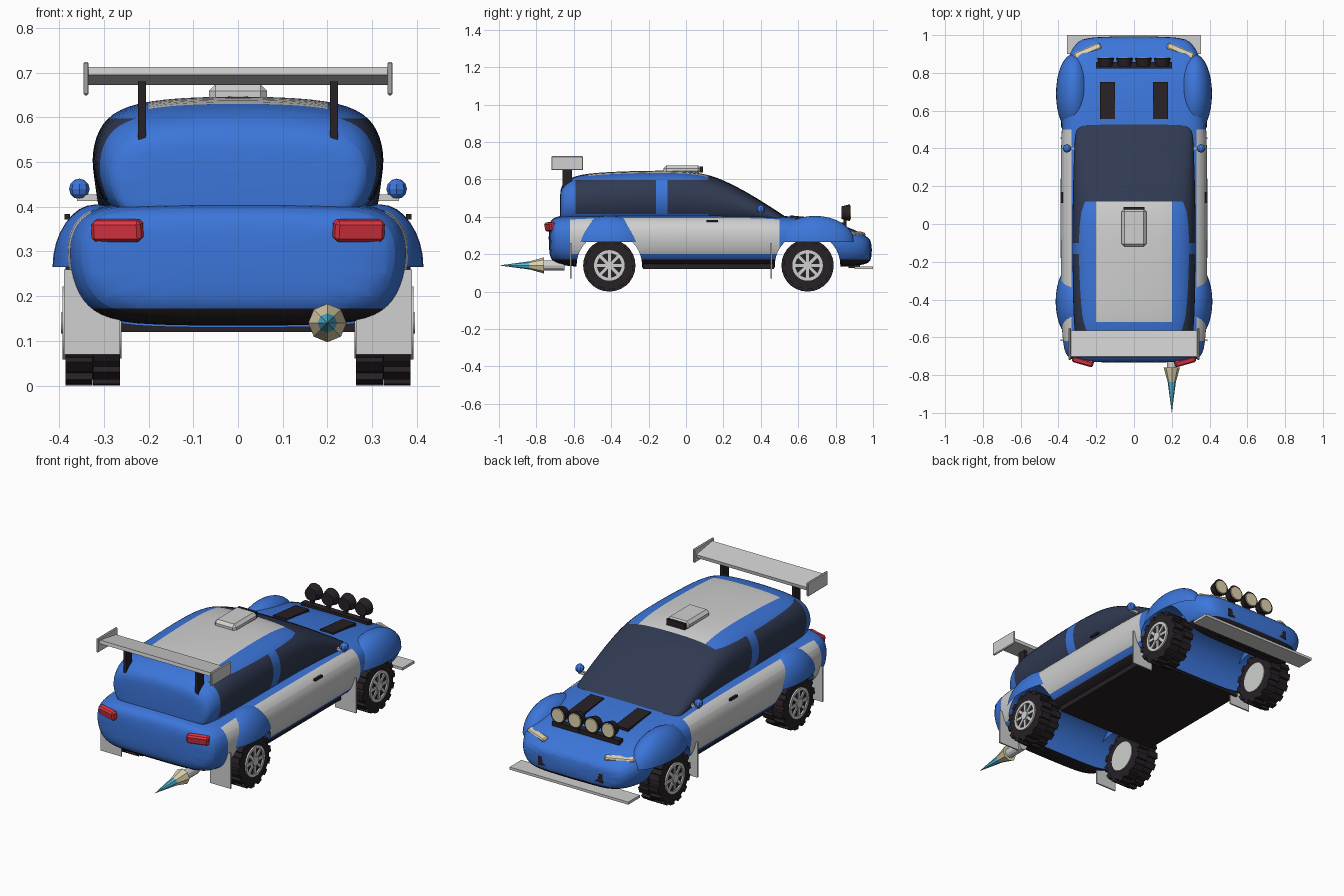
import bpy, bmesh, math
from mathutils import Matrix, Vector

old = bpy.data.objects.get("Cube")
if old:
    bpy.data.objects.remove(old, do_unlink=True)


def material(name, rgb):
    m = bpy.data.materials.new(name)
    m.use_nodes = True
    m.diffuse_color = (*rgb, 1)
    m.node_tree.nodes["Principled BSDF"].inputs["Base Color"].default_value = (*rgb, 1)
    return m


BLUE = material("blue paint", (0.045, 0.18, 0.70))
WHITE = material("pale grey", (0.62, 0.63, 0.62))
GLASS = material("dark glass", (0.03, 0.042, 0.085))
BLACK = material("black rubber", (0.02, 0.015, 0.019))
RED = material("red lamp", (0.75, 0.035, 0.055))
CREAM = material("cream lamp", (0.75, 0.65, 0.42))
CYAN = material("cyan flame", (0.10, 0.50, 0.70))


def finish(name, bm, mats, smooth=35):
    bmesh.ops.recalc_face_normals(bm, faces=bm.faces)
    me = bpy.data.meshes.new(name)
    bm.to_mesh(me)
    bm.free()
    for m in mats:
        me.materials.append(m)
    ob = bpy.data.objects.new(name, me)
    bpy.context.collection.objects.link(ob)
    select(ob)
    if smooth:
        bpy.ops.object.shade_smooth_by_angle(angle=math.radians(smooth))
    return ob


def select(ob):
    bpy.ops.object.select_all(action='DESELECT')
    ob.select_set(True)
    bpy.context.view_layer.objects.active = ob


def box(name, centre, size, mat, rot=(0, 0, 0), bevel=0.0):
    bm = bmesh.new()
    bmesh.ops.create_cube(bm, size=1, matrix=Matrix.Diagonal((*size, 1)))
    if bevel:
        bmesh.ops.bevel(bm, geom=bm.edges[:], offset=bevel, segments=1, affect='EDGES')
    ob = finish(name, bm, [mat], 0)
    ob.location, ob.rotation_euler = centre, rot
    return ob


def cone(name, centre, r1, r2, depth, mat, axis='X', sides=24):
    """Cylinder or cone, r1 at the low end and r2 at the high end of the axis."""
    bm = bmesh.new()
    turn = Matrix.Rotation(math.pi / 2, 4, 'Y') if axis == 'X' else Matrix.Rotation(-math.pi / 2, 4, 'X')
    bmesh.ops.create_cone(bm, cap_ends=True, segments=sides, radius1=r1, radius2=r2, depth=depth, matrix=turn)
    ob = finish(name, bm, [mat], 35 if sides > 12 else 0)
    ob.location = centre
    return ob


def loft(name, stations, section, mats):
    """Skin a symmetric section (height share, width share) along y, then smooth it."""
    bm = bmesh.new()
    full = section + [(h, -w) for h, w in reversed(section[1:-1])]
    rings = [[bm.verts.new((hw * w, y, zb + (zt - zb) * h)) for h, w in full] for y, hw, zb, zt in stations]
    n = len(full)
    for a, b in zip(rings, rings[1:]):
        for i in range(n):
            bm.faces.new((a[i], a[(i + 1) % n], b[(i + 1) % n], b[i]))
    bm.faces.new(rings[0])
    bm.faces.new(rings[-1])
    ob = finish(name, bm, mats)
    ob.modifiers.new("round", 'SUBSURF').levels = 2
    bpy.ops.object.modifier_apply(modifier="round")
    return ob


def paint(ob, cuts, rule):
    """Slice the mesh on axis planes, then colour each face by its middle point."""
    bm = bmesh.new()
    bm.from_mesh(ob.data)
    for axis, value in cuts:
        co, no = Vector(), Vector()
        co[axis], no[axis] = value, 1
        bmesh.ops.bisect_plane(bm, geom=bm.verts[:] + bm.edges[:] + bm.faces[:], plane_co=co, plane_no=no)
    for f in bm.faces:
        f.material_index = rule(*f.calc_center_median())
    bm.to_mesh(ob.data)
    bm.free()


# Lower body
body = loft("lower_body", [
    (-0.735, .29, .20, .36), (-0.71, .36, .15, .40), (-0.62, .385, .13, .41), (-.2, .39, .13, .412),
    (.4, .39, .13, .412), (.55, .38, .13, .402), (.75, .375, .13, .378), (.88, .355, .135, .34),
    (.96, .31, .145, .30), (.995, .25, .165, .27)],
    [(0, 0), (0, .66), (.1, .87), (.3, .97), (.6, 1.01), (.84, .97), (.98, .83), (1, .5), (1.01, 0)],
    [BLUE, WHITE, BLACK])


def body_rule(x, y, z):
    if z < .172:
        return 2
    return 1 if abs(x) > .33 and z > .2 and -.62 < y < .5 else 0


paint(body, [(0, -.33), (0, .33), (1, -.62), (1, .5), (2, .172), (2, .2)], body_rule)

# Wheel wells
AXLES = (-.41, .65)
for y in AXLES:
    cutter = cone("well_cutter", (0, y, .14), .175, .175, 1.2, BLUE, sides=40)
    cutter.hide_render = True
    cut = body.modifiers.new("well", 'BOOLEAN')
    cut.operation, cut.object = 'DIFFERENCE', cutter
    select(body)
    bpy.ops.object.modifier_apply(modifier="well")
    bpy.data.objects.remove(cutter, do_unlink=True)
select(body)
bpy.ops.object.shade_smooth_by_angle(angle=math.radians(35))
box("floor_pan", (0, .12, .135), (.6, .7, .03), BLACK)

# Cabin
cabin = loft("cabin", [
    (-.675, .26, .36, .54), (-.66, .29, .36, .58), (-.6, .315, .36, .624), (-.45, .325, .36, .642),
    (-.1, .328, .36, .652), (.08, .327, .36, .64), (.2, .325, .36, .60), (.35, .32, .36, .52),
    (.48, .315, .36, .435), (.56, .29, .34, .385)],
    [(0, 0), (0, .82), (.25, .96), (.5, 1.01), (.75, .96), (.9, .83), (.98, .55), (1, 0)],
    [BLUE, WHITE, GLASS])


def cabin_rule(x, y, z):
    if y > .12:
        return 2
    if abs(x) > .2 and .415 < z < .597 and (-.59 < y < -.16 or y > -.1):
        return 2
    return 1 if abs(x) < .2 and z > .55 and y > -.52 else 0


paint(cabin, [(0, -.2), (0, .2), (2, .415), (2, .597)] + [(1, v) for v in (-.59, -.52, -.16, -.1, .12)], cabin_rule)


# Wheels
def wheel(x, y, s):
    z = .14
    cone("tyre", (x, y, z), .126, .126, .12, BLACK, sides=32)
    for i in range(14):
        for row in (-1, 1):
            a = math.tau * (i + row / 4) / 14
            box("tread_block", (x + row * .031, y + .128 * math.sin(a), z + .128 * math.cos(a)),
                (.06, .032, .022), BLACK, (-a, 0, 0))
    cone("rim_inner", (x - s * .059, y, z), .08, .08, .01, WHITE)
    bm = bmesh.new()
    n = 28
    profile = [(.082, .058), (.082, .068), (.066, .068), (.066, .058)]
    rings = [[bm.verts.new((s * d, r * math.cos(math.tau * i / n), r * math.sin(math.tau * i / n)))
              for r, d in profile] for i in range(n)]
    for i in range(n):
        a, b = rings[i], rings[(i + 1) % n]
        for j in range(4):
            bm.faces.new((a[j], a[(j + 1) % 4], b[(j + 1) % 4], b[j]))
    finish("rim_ring", bm, [WHITE]).location = (x, y, z)
    for i in range(4):
        box("rim_spokes", (x + s * .062, y, z), (.008, .14, .016), WHITE, (math.pi * i / 4, 0, 0))
    cone("hub", (x + s * .064, y, z), .024, .024, .014, WHITE, sides=16)


# Fenders
def fender(x, y, radii):
    bm = bmesh.new()
    bmesh.ops.create_uvsphere(bm, u_segments=32, v_segments=16, radius=1)
    bmesh.ops.delete(bm, geom=[v for v in bm.verts if v.co.z < -.01], context='VERTS')
    bmesh.ops.scale(bm, vec=radii, verts=bm.verts)
    finish("fender", bm, [BLUE]).location = (x, y, .265)


for s in (-1, 1):
    for y in AXLES:
        wheel(s * .325, y, s)
    fender(s * .315, AXLES[0], (.1, .2, .14))
    fender(s * .32, .69, (.093, .21, .14))
    for y in (-.615, .455):
        box("mud_flap", (s * .327, y, .165), (.125, .008, .19), WHITE)
    box("tail_lamp", (s * .27, -.725, .347), (.115, .035, .048), RED, (.2, 0, s * .28), .008)
    box("headlight", (s * .245, .915, .305), (.15, .035, .026), CREAM, (-.3, 0, -s * .4), .006)
    box("hood_vent", (s * .14, .653, .388), (.08, .195, .02), BLACK, (-.1, 0, 0))
    box("mirror_arm", (s * .325, .4, .42), (.07, .015, .015), WHITE)
    bm = bmesh.new()
    bmesh.ops.create_uvsphere(bm, u_segments=8, v_segments=6, radius=.023)
    finish("mirror", bm, [BLUE], 0).location = (s * .355, .4, .44)
    box("door_handle", (s * .382, .14, .378), (.012, .06, .012), BLACK)
    box("wing_strut", (s * .215, -.635, .615), (.018, .05, .13), BLACK)
    box("wing_end_plate", (s * .34, -.635, .687), (.012, .17, .075), WHITE, bevel=.004)
    for x in (.05, .15):
        cone("spot_lamp", (s * x, .855, .422), .034, .045, .045, BLACK, 'Y')
        cone("spot_lens", (s * x, .879, .422), .038, .036, .008, CREAM, 'Y')
        box("spot_lamp_stalk", (s * x, .85, .375), (.018, .018, .05), BLACK)

# Rear wing, roof scoop, lamp bar
box("wing_blade", (0, -.635, .693), (.67, .14, .018), WHITE, (-.16, 0, 0))
box("roof_scoop", (0, -.02, .652), (.13, .2, .044), WHITE, bevel=.015)
box("scoop_mouth", (0, .083, .653), (.11, .014, .032), BLACK)
box("lamp_bar", (0, .84, .358), (.4, .035, .025), BLACK)

# Front grille and splitter
box("grille", (0, .972, .212), (.4, .035, .06), BLACK, bevel=.008)
box("splitter", (0, .95, .128), (.71, .1, .014), WHITE)
box("splitter_mount", (0, .9, .14), (.36, .06, .03), BLACK)

# Exhaust and flame
cone("exhaust_pipe", (.2, -.71, .14), .026, .026, .12, WHITE, 'Y', 12)
cone("exhaust_flame_root", (.2, -.805, .14), .018, .043, .09, CREAM, 'Y', 8)
cone("exhaust_flame_tip", (.2, -.91, .14), 0, .024, .18, CYAN, 'Y', 8)
